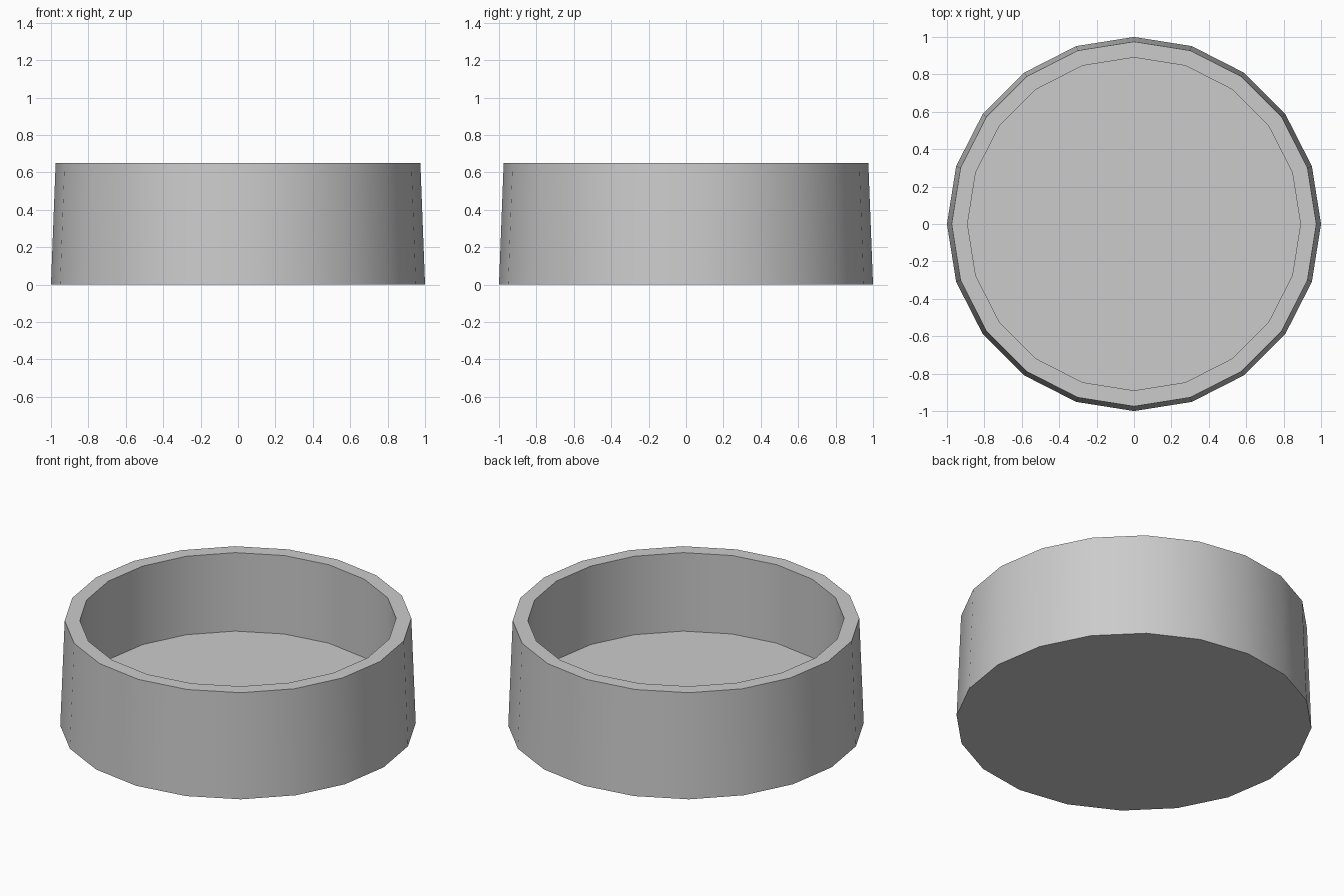
import bpy, bmesh
from math import cos, sin, radians, tau

if "Cube" in bpy.data.objects:
    bpy.data.objects.remove(bpy.data.objects["Cube"])

SIDES = 20
# Cross-section (radius, height): outer base, outer rim, inner rim, floor edge
PROFILE = [(1.0, 0.0), (0.975, 0.65), (0.89, 0.65), (0.89, 0.163)]

bm = bmesh.new()
rings = [[bm.verts.new((r * cos(tau * i / SIDES), r * sin(tau * i / SIDES), z))
          for i in range(SIDES)] for r, z in PROFILE]

# Outer wall, rim and inner wall
for a, b in zip(rings, rings[1:]):
    for i in range(SIDES):
        j = (i + 1) % SIDES
        bm.faces.new((a[i], a[j], b[j], b[i]))

# Underside and inner floor
bm.faces.new(rings[0][::-1])
bm.faces.new(rings[-1])
bmesh.ops.recalc_face_normals(bm, faces=bm.faces)

mesh = bpy.data.meshes.new("round_dish")
bm.to_mesh(mesh)
bm.free()
dish = bpy.data.objects.new("round_dish", mesh)
bpy.context.collection.objects.link(dish)

# Smooth walls, sharp rim and base
bpy.context.view_layer.objects.active = dish
dish.select_set(True)
bpy.ops.object.shade_smooth_by_angle(angle=radians(30))
